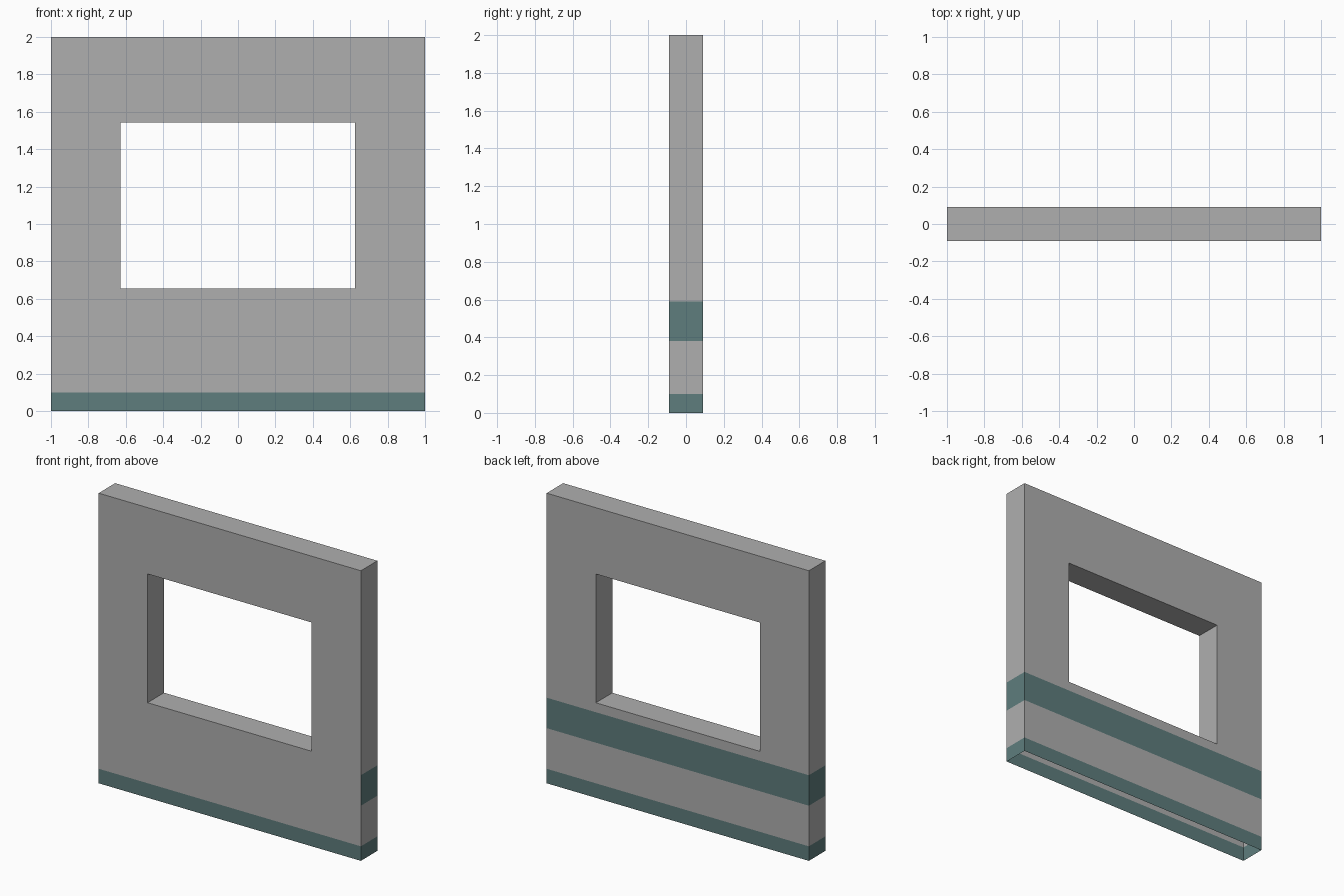
import bpy, bmesh
from mathutils import Vector

if "Cube" in bpy.data.objects:
    bpy.data.objects.remove(bpy.data.objects["Cube"])

W, T, H = 1.0, 0.09, 2.0                 # half width, half thickness, height
WX0, WX1, WZ0, WZ1 = -0.627, 0.625, 0.655, 1.543   # window opening
BASE, S0, S1 = 0.10, 0.38, 0.59          # base band top, upper stripe limits


def material(name, rgb):
    m = bpy.data.materials.new(name)
    m.diffuse_color = (*rgb, 1)
    m.use_nodes = True
    m.node_tree.nodes["Principled BSDF"].inputs["Base Color"].default_value = m.diffuse_color
    return m


bm = bmesh.new()
# solid wall slab
bmesh.ops.create_cube(bm, size=1)
for v in bm.verts:
    v.co = Vector((v.co.x * 2 * W, v.co.y * 2 * T, (v.co.z + 0.5) * H))


def cut(axis, pos):
    co, no = Vector(), Vector()
    co[axis], no[axis] = pos, 1
    bmesh.ops.bisect_plane(bm, geom=bm.verts[:] + bm.edges[:] + bm.faces[:],
                           plane_co=co, plane_no=no)


# cut lines for the window and the painted bands
for x in (WX0, WX1):
    cut(0, x)
for z in (BASE, S0, S1, WZ0, WZ1):
    cut(2, z)
bm.normal_update()

# open underside
bmesh.ops.delete(bm, geom=[f for f in bm.faces if f.normal.z < -0.5], context='FACES')

# window opening with reveals through the wall
hole = []
for f in bm.faces:
    c = f.calc_center_median()
    if abs(f.normal.y) > 0.5 and WX0 < c.x < WX1 and WZ0 < c.z < WZ1:
        hole.append(f)
rim = [e for f in hole for e in f.edges]
bmesh.ops.delete(bm, geom=hole, context='FACES_ONLY')
bmesh.ops.bridge_loops(bm, edges=rim)
bmesh.ops.recalc_face_normals(bm, faces=bm.faces[:])
bm.normal_update()

# base band all round, upper stripe on the back and ends only
for f in bm.faces:
    z = f.calc_center_median().z
    upper = S0 < z < S1 and f.normal.y > -0.5
    f.material_index = 1 if z < BASE or upper else 0

mesh = bpy.data.meshes.new("window_wall")
bm.to_mesh(mesh)
bm.free()
mesh.materials.append(material("wall grey", (0.43, 0.43, 0.43)))
mesh.materials.append(material("band teal", (0.112, 0.205, 0.205)))
wall = bpy.data.objects.new("window_wall", mesh)
bpy.context.collection.objects.link(wall)
